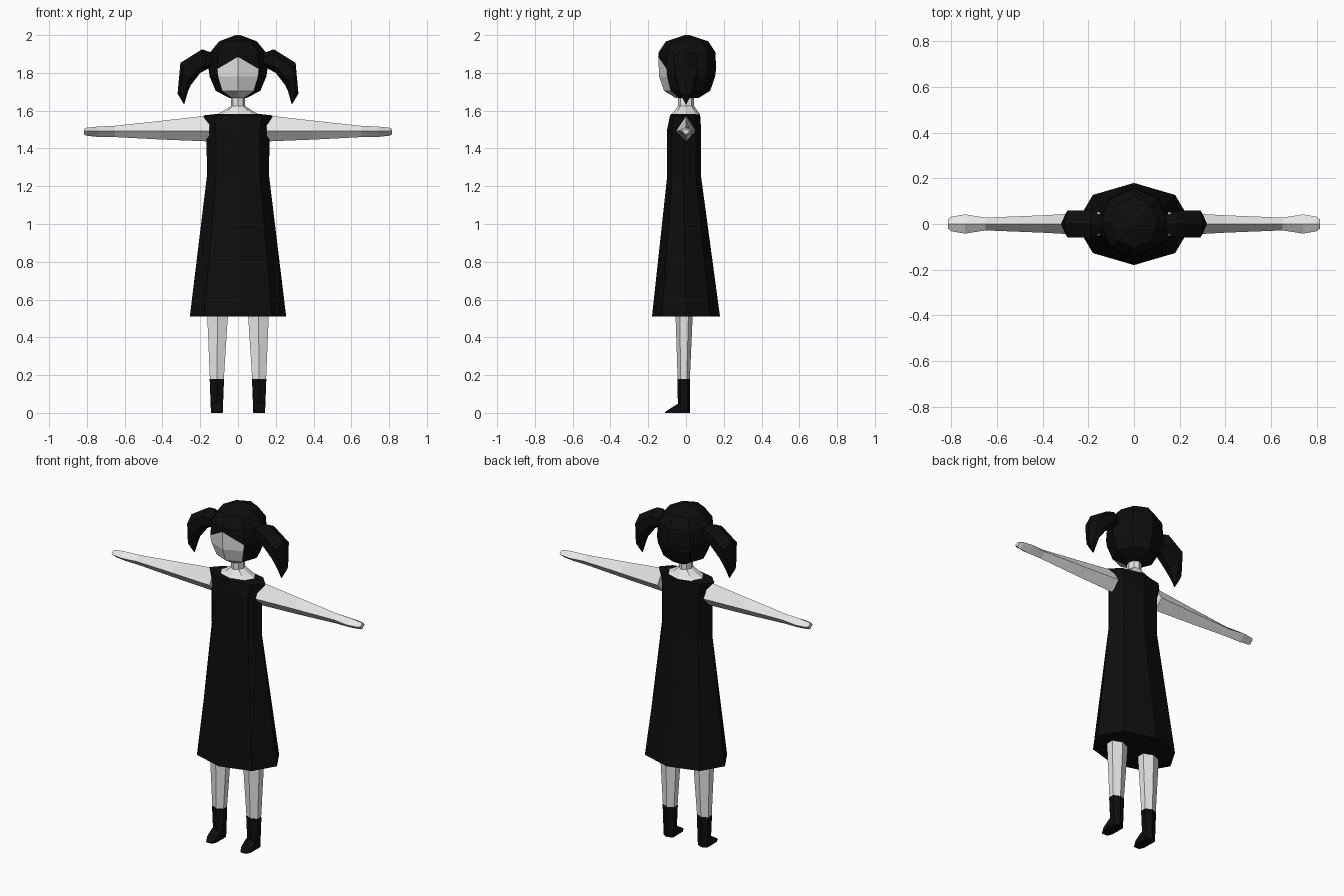
import bpy
import bmesh
import math
from mathutils import Vector

cube = bpy.data.objects.get("Cube")
if cube:
    bpy.data.objects.remove(cube, do_unlink=True)


def material(name, rgb):
    m = bpy.data.materials.new(name)
    m.use_nodes = True
    color = (*rgb, 1.0)
    m.diffuse_color = color
    bsdf = next(n for n in m.node_tree.nodes if n.type == 'BSDF_PRINCIPLED')
    bsdf.inputs["Base Color"].default_value = color
    bsdf.inputs["Roughness"].default_value = 0.8
    return m


skin = material("pale skin", (0.8, 0.8, 0.8))
black = material("black cloth and hair", (0.004, 0.004, 0.004))


def ring(n, rx, ry, z, cx=0.0, cy=0.0):
    """Horizontal polygon whose first corner points to the front."""
    steps = [2 * math.pi * i / n for i in range(n)]
    return [Vector((cx + rx * math.sin(a), cy - ry * math.cos(a), z)) for a in steps]


def loft(name, rings, mats, rule=None):
    """Skin a list of equal rings, cap both ends, and colour faces by rule."""
    bm = bmesh.new()
    loops = [[bm.verts.new(p) for p in r] for r in rings]
    n = len(rings[0])
    for a, b in zip(loops, loops[1:]):
        for i in range(n):
            j = (i + 1) % n
            bm.faces.new((a[i], a[j], b[j], b[i]))
    bm.faces.new(loops[0])
    bm.faces.new(loops[-1])
    bmesh.ops.recalc_face_normals(bm, faces=bm.faces)
    if rule:
        for f in bm.faces:
            f.material_index = rule(f.calc_center_median())
    mesh = bpy.data.meshes.new(name)
    bm.to_mesh(mesh)
    bm.free()
    for m in mats:
        mesh.materials.append(m)
    obj = bpy.data.objects.new(name, mesh)
    bpy.context.scene.collection.objects.link(obj)
    return obj


# Dress: flared octagonal skirt, straight bodice, shoulders up to the neckline
dress_profile = [
    (0.255, 0.18, 0.51, 0.0),
    (0.165, 0.09, 1.25, -0.01),
    (0.166, 0.09, 1.50, -0.01),
    (0.182, 0.08, 1.575, -0.005),
    (0.11, 0.074, 1.583, -0.004),
]
loft("dress", [ring(8, rx, ry, z, cy=cy) for rx, ry, z, cy in dress_profile], [black])

# Neck flaring out to the collar
neck_profile = [(0.112, 0.076, 1.58), (0.075, 0.06, 1.60),
                (0.037, 0.043, 1.625), (0.036, 0.043, 1.70)]
loft("neck", [ring(8, rx, ry, z) for rx, ry, z in neck_profile], [skin])

# Head: faceted ball, with the face below a peaked hairline
head_profile = [(0.045, 0.06, 1.667), (0.118, 0.122, 1.705), (0.15, 0.148, 1.78),
                (0.156, 0.153, 1.82), (0.146, 0.15, 1.91), (0.1, 0.112, 1.967),
                (0.012, 0.012, 2.0)]
head_rings = [ring(8, rx, ry, z, cy=0.006) for rx, ry, z in head_profile]
head_rings[3][0].z = 1.885


def face_rule(c):
    return 0 if c.z < 1.85 and abs(c.x) < -0.8 * c.y else 1


loft("head", head_rings, [skin, black], face_rule)

# Arm sections: x, top, bottom, half depth
arm_sections = [(0.15, 1.575, 1.437, 0.052), (0.4, 1.547, 1.447, 0.038),
                (0.65, 1.52, 1.46, 0.028), (0.74, 1.516, 1.461, 0.042),
                (0.8, 1.51, 1.467, 0.032), (0.815, 1.503, 1.473, 0.02)]
# Pigtail sections: outer x and z, inner x and z, half depth
tail_sections = [(0.135, 1.905, 0.135, 1.835, 0.035), (0.19, 1.925, 0.2, 1.8, 0.06),
                 (0.305, 1.853, 0.25, 1.735, 0.06), (0.32, 1.69, 0.264, 1.705, 0.032),
                 (0.287, 1.635, 0.284, 1.635, 0.003)]


def diamond(s, x, top, bottom, half):
    mid = 1.493
    return [Vector((s * x, 0, top)), Vector((s * x, half, mid)),
            Vector((s * x, 0, bottom)), Vector((s * x, -half, mid))]


def hexagon(s, ox, oz, ix, iz, half):
    outer, inner = Vector((s * ox, 0, oz)), Vector((s * ix, 0, iz))
    depth = Vector((0, half, 0))
    a, b = outer.lerp(inner, 0.25), outer.lerp(inner, 0.75)
    return [outer, a + depth, b + depth, inner, b - depth, a - depth]


def toe_section(s, y, half, top):
    return [Vector((s * 0.112 + dx, y, z))
            for dx, z in ((-half, 0), (half, 0), (half, top), (-half, top))]


for side, s in (("left", 1), ("right", -1)):
    loft(side + "_arm", [diamond(s, *a) for a in arm_sections], [skin])
    loft(side + "_pigtail", [hexagon(s, *t) for t in tail_sections], [black])
    # Six-sided leg going into a short boot with a wedge toe
    loft(side + "_leg", [ring(6, 0.042, 0.032, 0.17, s * 0.112, -0.012),
                         ring(6, 0.064, 0.046, 0.53, s * 0.108, -0.01)], [skin])
    loft(side + "_boot", [ring(6, 0.036, 0.031, 0, s * 0.112, -0.011),
                          ring(6, 0.044, 0.034, 0.18, s * 0.112, -0.012)], [black])
    loft(side + "_toe", [toe_section(s, 0.0, 0.03, 0.06), toe_section(s, -0.04, 0.031, 0.05),
                         toe_section(s, -0.085, 0.03, 0.022), toe_section(s, -0.112, 0.018, 0.004)],
         [black])
